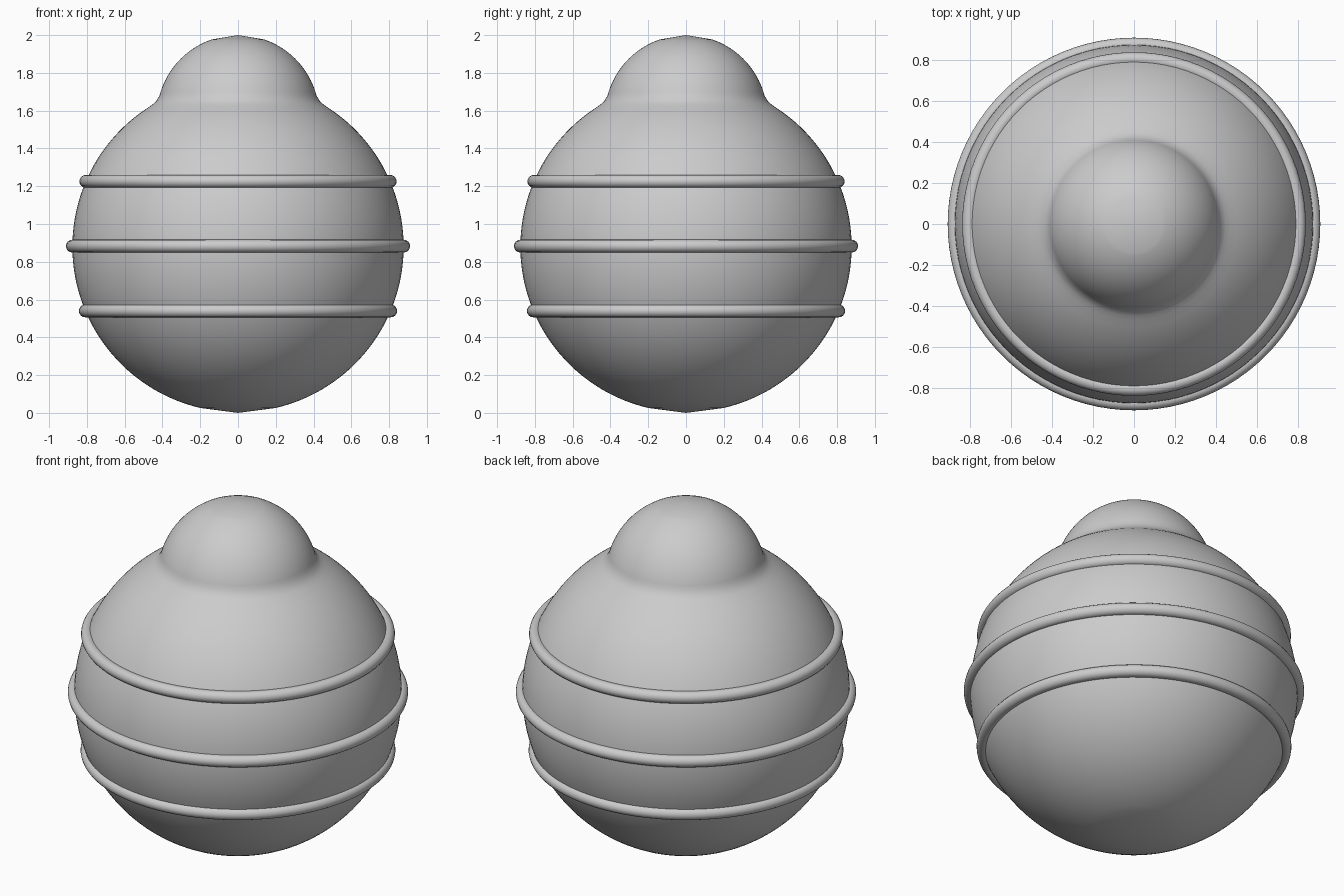
import bpy, bmesh, math
from mathutils import Vector

if "Cube" in bpy.data.objects:
    bpy.data.objects.remove(bpy.data.objects["Cube"], do_unlink=True)

grey = bpy.data.materials.new("plain grey")
grey.use_nodes = True
grey.diffuse_color = (0.6, 0.6, 0.6, 1)
grey.node_tree.nodes["Principled BSDF"].inputs["Base Color"].default_value = (0.6, 0.6, 0.6, 1)

BODY_R, BODY_Z = 0.877, 0.88
DOME_R, DOME_Z = 0.43, 1.57


def arc(radius, centre, start, end, steps):
    """Profile points on a circle, angles measured from straight down."""
    angles = [start + (end - start) * i / steps for i in range(steps + 1)]
    return [(radius * math.sin(a), centre - radius * math.cos(a)) for a in angles]


def lathe(name, profile, closed=False, steps=96):
    """Revolve an (r, z) profile around the vertical axis."""
    bm = bmesh.new()
    verts = [bm.verts.new((r, 0, z)) for r, z in profile]
    pairs = list(zip(verts, verts[1:]))
    if closed:
        pairs.append((verts[-1], verts[0]))
    edges = [bm.edges.new(p) for p in pairs]
    bmesh.ops.spin(bm, geom=verts + edges, cent=Vector(), axis=(0, 0, 1),
                   angle=math.tau, steps=steps, use_merge=True)
    bmesh.ops.remove_doubles(bm, verts=bm.verts[:], dist=0.0001)
    bmesh.ops.recalc_face_normals(bm, faces=bm.faces[:])
    for face in bm.faces:
        face.smooth = True
    mesh = bpy.data.meshes.new(name)
    bm.to_mesh(mesh)
    bm.free()
    mesh.materials.append(grey)
    obj = bpy.data.objects.new(name, mesh)
    bpy.context.collection.objects.link(obj)
    return obj


# Round body blending into the small top dome, with shallow cone tips at both poles
body_end = math.pi - math.asin(0.47 / BODY_R)
dome_start = math.pi / 2 + math.asin(0.11 / DOME_R)
profile = [(0, 0)]
profile += arc(BODY_R, BODY_Z, 0.23, body_end, 48)
profile += [(0.448, 1.637), (0.432, 1.652)]
profile += arc(DOME_R, DOME_Z, dome_start, math.pi - 0.33, 20)
profile += [(0, 2)]
lathe("domed_body", profile)

# Three raised bands, each centred on the body surface
for name, z in (("lower_band", 0.54), ("middle_band", 0.883), ("upper_band", 1.226)):
    major = math.sqrt(BODY_R ** 2 - (z - BODY_Z) ** 2)
    ring = [(major + r, h) for r, h in arc(0.034, z, 0, math.tau, 16)[:-1]]
    lathe(name, ring, closed=True)
